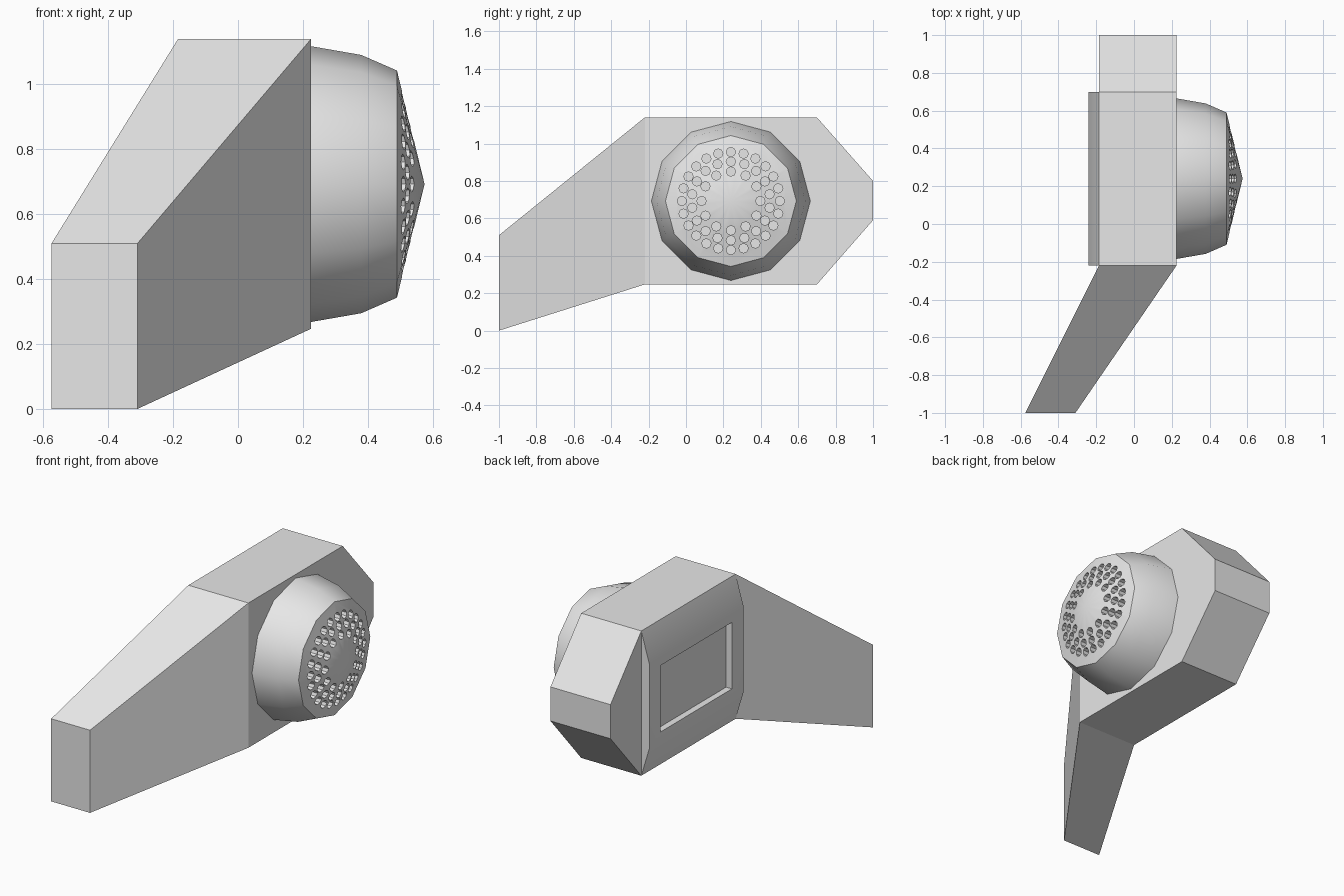
import bpy
import bmesh
import math
from mathutils import Matrix, Vector

cube = bpy.data.objects.get("Cube")
if cube:
    bpy.data.objects.remove(cube, do_unlink=True)

grey = bpy.data.materials.new("plain grey")
grey.use_nodes = True
grey.diffuse_color = (0.8, 0.8, 0.8, 1)
grey.node_tree.nodes["Principled BSDF"].inputs["Base Color"].default_value = (0.8, 0.8, 0.8, 1)


def make_object(name, bm):
    bmesh.ops.recalc_face_normals(bm, faces=bm.faces[:])
    mesh = bpy.data.meshes.new(name)
    bm.to_mesh(mesh)
    bm.free()
    mesh.materials.append(grey)
    obj = bpy.data.objects.new(name, mesh)
    bpy.context.collection.objects.link(obj)
    return obj


def loft(name, sections):
    """Skin matching closed sections and cap both ends."""
    bm = bmesh.new()
    rings = [[bm.verts.new(p) for p in s] for s in sections]
    for a, b in zip(rings, rings[1:]):
        for i in range(len(a)):
            j = (i + 1) % len(a)
            bm.faces.new((a[i], a[j], b[j], b[i]))
    bm.faces.new(rings[0])
    bm.faces.new(rings[-1])
    return make_object(name, bm)


def select_only(obj):
    bpy.ops.object.select_all(action="DESELECT")
    obj.select_set(True)
    bpy.context.view_layer.objects.active = obj


def carve(obj, cutter):
    cutter.hide_render = True
    mod = obj.modifiers.new("carve", "BOOLEAN")
    mod.operation = "DIFFERENCE"
    mod.solver = "EXACT"
    mod.object = cutter
    select_only(obj)
    bpy.ops.object.modifier_apply(modifier=mod.name)
    bpy.data.objects.remove(cutter, do_unlink=True)


def smooth(obj):
    select_only(obj)
    bpy.ops.object.shade_smooth_by_angle(angle=math.radians(35))


def rect(y, x0, x1, z0, z1):
    return [(x0, y, z0), (x1, y, z0), (x1, y, z1), (x0, y, z1)]


# Angled handle and housing
LEFT, RIGHT, LOW, HIGH = -0.185, 0.225, 0.247, 1.14
loft("housing_and_handle", [
    rect(-1.0, -0.575, -0.31, 0.0, 0.51),
    rect(-0.22, LEFT, RIGHT, LOW, HIGH),
    rect(0.70, LEFT, RIGHT, LOW, HIGH),
    rect(1.0, LEFT, RIGHT, 0.59, 0.80),
])

# Bulged side panel with a recessed window
profile = [(LEFT, LOW), (LEFT, HIGH), (-0.24, 0.95), (-0.24, 0.43)]
panel = loft("side_panel", [[(x, y, z) for x, z in profile] for y in (-0.22, 0.70)])
carve(panel, loft("window_cutter", [
    rect(y, -0.30, -0.20, 0.49, 0.90) for y in (-0.105, 0.59)]))
smooth(panel)

# Twelve-sided rounded cup with a shallow cone front
CY, CZ, SIDES = 0.24, 0.693, 12
RIM_X, RIM_R, TIP_X = 0.49, 0.35, 0.575


def ring(x, r):
    return [(x, CY + r * math.cos(a), CZ + r * math.sin(a))
            for a in (math.tau * i / SIDES for i in range(SIDES))]


bm = bmesh.new()
rings = [[bm.verts.new(p) for p in ring(x, r)]
         for x, r in ((RIGHT, 0.425), (0.38, 0.398), (RIM_X, RIM_R))]
tip = bm.verts.new((TIP_X, CY, CZ))
bm.faces.new(rings[0])
for i in range(SIDES):
    j = (i + 1) % SIDES
    for a, b in zip(rings, rings[1:]):
        bm.faces.new((a[i], a[j], b[j], b[i]))
    bm.faces.new((rings[-1][i], rings[-1][j], tip))
cup = make_object("speaker_cup", bm)

# Three rings of round holes in the cone
bm = bmesh.new()
along_x = Matrix.Rotation(math.pi / 2, 4, "Y")
for radius, count in ((0.262, 24), (0.21, 18), (0.157, 12)):
    surface = TIP_X - (TIP_X - RIM_X) * radius / RIM_R
    for i in range(count):
        a = math.pi / 2 + math.tau * i / count
        centre = Vector((surface, CY + radius * math.cos(a), CZ + radius * math.sin(a)))
        bmesh.ops.create_cone(bm, cap_ends=True, segments=8, radius1=0.025, radius2=0.025,
                              depth=0.1, matrix=Matrix.Translation(centre) @ along_x)
carve(cup, make_object("hole_cutter", bm))
smooth(cup)
